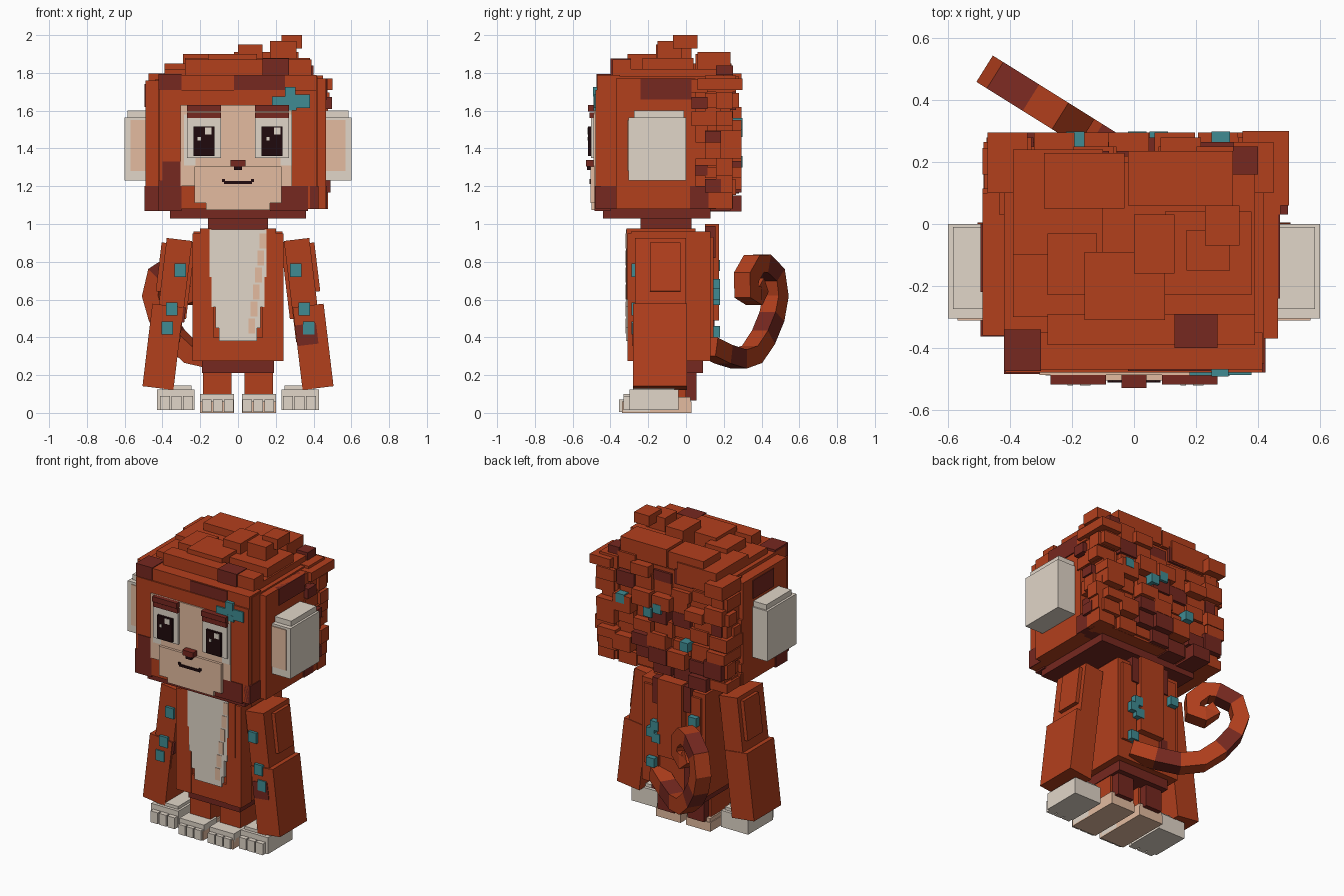
import bpy, bmesh, random
from mathutils import Vector, Matrix

random.seed(7)
cube = bpy.data.objects.get("Cube")
if cube:
    bpy.data.objects.remove(cube, do_unlink=True)


def material(name, *rgb):
    mat = bpy.data.materials.new(name)
    mat.use_nodes = True
    colour = (*rgb, 1)
    mat.diffuse_color = colour
    mat.node_tree.nodes["Principled BSDF"].inputs["Base Color"].default_value = colour
    return mat


RUST = material("rust fur", .45, .05, .012)
DARK = material("dark brown fur", .18, .021, .014)
CREAM = material("cream", .75, .67, .58)
PEACH = material("peach skin", .77, .5, .35)
TEAL = material("teal", .05, .26, .29)
BLACK = material("eye black", .014, .003, .004)


def finish(name, bm, *mats):
    mesh = bpy.data.meshes.new(name)
    bm.to_mesh(mesh)
    bm.free()
    for mat in mats:
        mesh.materials.append(mat)
    bpy.context.collection.objects.link(bpy.data.objects.new(name, mesh))


def add_box(bm, x, y, z, tilt=0):
    """Add a box spanning the given ranges, optionally tilted about its y axis."""
    low, high = (Vector(corner) for corner in zip(x, y, z))
    move = Matrix.Translation((low + high) / 2) @ Matrix.Rotation(tilt, 4, "Y")
    bmesh.ops.create_cube(bm, size=1, matrix=move @ Matrix.Diagonal((*(high - low), 1)))


def box(name, mat, x, y, z, tilt=0):
    bm = bmesh.new()
    add_box(bm, x, y, z, tilt)
    finish(name, bm, mat)


def pair(name, mat, x, y, z, tilt=0):
    """A box given for the left side, and its mirror image on the right."""
    box("left_" + name, mat, x, y, z, tilt)
    box("right_" + name, mat, (-x[1], -x[0]), y, z, -tilt)


def middle(name, mat, half_width, y, z):
    box(name, mat, (-half_width, half_width), y, z)


def span(start, size):
    return (start, start + size)


# Head block, chin slab and neck
BROW_Z, CROWN_Z, JAW_Z = 1.71, 1.79, 1.08
front, front_patch, rim, rim_patch = (-.48, -.4), (-.484, -.4), (-.47, -.35), (-.475, -.34)
middle("head", RUST, .42, y=(-.45, .22), z=(JAW_Z, 1.78))
middle("head_front", RUST, .415, y=front, z=(JAW_Z, BROW_Z))
middle("head_front_rim", RUST, .415, y=rim, z=(BROW_Z, CROWN_Z))
box("left_temple", RUST, x=(.4, .465), y=(-.37, .05), z=(JAW_Z, 1.77))
box("right_temple", RUST, x=(-.49, -.4), y=(-.36, .1), z=(JAW_Z, 1.76))
middle("chin_slab", DARK, .36, y=(-.44, .13), z=(1.03, 1.09))
middle("neck", DARK, .16, y=(-.24, .03), z=(.95, 1.04))

# Dark patches in the head fur
box("right_jaw_patch", DARK, x=(-.42, -.3), y=front_patch, z=(1.07, 1.23))
box("right_cheek_patch", DARK, x=(-.4, -.3), y=front_patch, z=(1.23, 1.33))
box("left_jaw_patch", DARK, x=(.17, .37), y=front_patch, z=(1.07, 1.2))
box("right_rim_patch", DARK, x=(-.42, -.3), y=rim_patch, z=(BROW_Z, 1.795))
box("left_rim_patch", DARK, x=(-.02, .25), y=rim_patch, z=(BROW_Z, 1.785))
box("crown_patch", DARK, x=(.13, .27), y=(-.4, -.29), z=(CROWN_Z, 1.875))
box("left_temple_patch", DARK, x=(.4, .472), y=(-.24, .03), z=(1.66, 1.77))
box("left_corner_patch", DARK, x=(.38, .425), y=(-.48, -.36), z=(JAW_Z, 1.2))
box("left_nape_patch", DARK, x=(.4, .472), y=(.02, .12), z=(JAW_Z, 1.2))
box("right_temple_patch", DARK, x=(-.495, -.4), y=(-.22, 0), z=(1.62, 1.74))
box("right_corner_patch", DARK, x=(-.495, -.4), y=(-.364, -.24), z=(1.07, 1.2))

# Overlapping fur slabs on the crown
box("crown_front", RUST, x=(-.28, .39), y=(-.39, -.29), z=(BROW_Z, 1.87))
middle("crown_base", RUST, .39, y=(-.3, .2), z=(BROW_Z, 1.82))
box("crown_right", RUST, x=(-.39, -.1), y=(-.1, .24), z=(BROW_Z, 1.85))
box("crown_rear_right", RUST, x=(-.29, -.03), y=(.05, .23), z=(CROWN_Z, 1.9))
box("crown_front_right", RUST, x=(-.28, -.12), y=(-.23, -.03), z=(CROWN_Z, 1.88))
box("crown_middle", RUST, x=(-.16, .1), y=(-.31, -.09), z=(CROWN_Z, 1.9))
box("crown_peak", RUST, x=(0, .13), y=(-.16, .03), z=(CROWN_Z, 1.95))
box("crown_left", RUST, x=(.1, .38), y=(-.23, .04), z=(CROWN_Z, 1.88))
box("crown_rear_left", RUST, x=(-.02, .32), y=(.06, .235), z=(CROWN_Z, 1.91))
box("tuft", RUST, x=(.17, .31), y=(-.15, -.02), z=(1.85, 1.97))
box("tuft_tip", RUST, x=(.23, .34), y=(-.07, .06), z=(1.93, 2))

# Rough fur blocks covering the back and the rear corners
rust_fur, dark_fur = bmesh.new(), bmesh.new()


def fur_block(x, y, z):
    add_box(dark_fur if random.random() < .12 else rust_fur, x, y, z)


rows, columns = 8, 7
for row in range(rows):
    bottom = JAW_Z + row * .088
    for column in range(columns):
        left = -.47 + column * .134 + random.uniform(-.02, .02)
        reach = random.choice((.235, .25, .265, .28, .295))
        z = span(bottom + random.uniform(-.015, .015), random.uniform(.06, .11))
        fur_block(span(left, .13), (.1, reach), z)
    for y in (.03, .1, .16):
        z = span(bottom, random.uniform(.05, .1))
        fur_block((.36, random.uniform(.42, .5)), span(y, .085), z)
        fur_block((random.uniform(-.5, -.42), -.36), span(y, .085), z)
finish("back_fur", rust_fur, RUST)
finish("back_fur_dark", dark_fur, DARK)
box("corner_fur", RUST, x=(.35, .5), y=(.06, .3), z=(BROW_Z, 1.77))
box("corner_fur_dark", DARK, x=(.32, .4), y=(.16, .25), z=(CROWN_Z, 1.84))
for x, z in ((.25, 1.5), (.05, 1.46), (-.02, 1.5), (-.22, 1.3)):
    box("back_head_spot", TEAL, span(x, .06), (.2, .298), span(z, .06))

# Face
skin = -.45
box("face", PEACH, x=(-.305, .285), y=(-.488, skin), z=(1.2, 1.63))
middle("muzzle", PEACH, .23, y=(-.505, skin), z=(1.11, 1.305))
middle("chin", PEACH, .17, y=(-.5, skin), z=(1.075, 1.12))
pair("face_edge", CREAM, x=(.225, .285), y=(-.49, skin), z=(1.31, 1.58))
pair("eye_white", CREAM, x=(.09, .27), y=(-.503, skin), z=(1.35, 1.56))
pair("pupil", BLACK, x=(.125, .235), y=(-.518, skin), z=(1.36, 1.515))
pair("lower_brow", DARK, x=(.09, .27), y=(-.51, skin), z=(1.56, 1.59))
pair("upper_brow", DARK, x=(.09, .27), y=(-.518, skin), z=(1.595, 1.63))
for side, x in (("left", .19), ("right", -.175)):
    box(side + "_eye_glint", CREAM, span(x, .035), (-.522, skin), span(1.475, .035))
    box(side + "_small_glint", CREAM, span(x - .04, .018), (-.522, skin), span(1.443, .018))
middle("nose", DARK, .04, y=(-.53, skin), z=(1.305, 1.34))
middle("nose_tip", BLACK, .02, y=(-.525, skin), z=(1.285, 1.31))
middle("mouth", BLACK, .075, y=(-.512, skin), z=(1.213, 1.228))
pair("mouth_corner", BLACK, x=(.068, .085), y=(-.512, skin), z=(1.222, 1.238))

# Hair clip
box("clip_petal_right", TEAL, x=(.18, .3), y=(-.489, skin), z=(1.63, 1.675))
box("clip_petal_top", TEAL, x=(.25, .305), y=(-.492, skin), z=(1.675, 1.725))
box("clip_petal_left", TEAL, x=(.275, .38), y=(-.488, skin), z=(1.615, 1.685))
box("clip_petal_bottom", TEAL, x=(.25, .31), y=(-.49, skin), z=(1.6, 1.64))

# Ears
pair("ear", CREAM, x=(.44, .6), y=(-.305, 0), z=(1.23, 1.565))
pair("ear_top", CREAM, x=(.44, .585), y=(-.275, -.01), z=(1.55, 1.6))
pair("inner_ear", PEACH, x=(.44, .57), y=(-.311, -.29), z=(1.28, 1.55))

# Torso, belly and back
HEM_Z = .275
middle("torso", RUST, .235, y=(-.29, .13), z=(HEM_Z, .96))
pair("chest_panel", RUST, x=(.13, .24), y=(-.31, -.2), z=(HEM_Z, .95))
pair("shoulder", RUST, x=(.14, .2), y=(-.315, .05), z=(.6, .975))
middle("hem", RUST, .24, y=(-.305, -.2), z=(HEM_Z, .4))
for half_width, z in ((.15, (.72, .97)), (.14, (.56, .72)), (.12, (.45, .56)), (.1, (.38, .45))):
    middle("belly", CREAM, half_width, (-.317, -.25), z)
for step in range(6):
    box("belly_mark", PEACH, span(.055 + step * .012, .035), (-.32, -.25), span(.42 + step * .09, .08))
middle("back_panel", RUST, .09, y=(.1, .175), z=(.49, 1))
pair("side_back_panel", RUST, x=(.1, .21), y=(.1, .145), z=(.4, .93))
pair("upper_back_patch", DARK, x=(.09, .14), y=(.1, .155), z=(.82, .99))
box("lower_back_patch", DARK, x=(-.14, -.09), y=(.1, .15), z=(.3, .5))
for x, z in ((.07, .57), (.11, .6), (.08, .65), (-.2, .75), (.11, .4)):
    box("back_spot", TEAL, span(x, .06), (.1, .18), span(z, .06))
middle("hips", DARK, .19, y=(-.25, .09), z=(.21, .28))

# Legs and feet
pair("leg", RUST, x=(.035, .185), y=(-.24, 0), z=(.08, .22))
pair("leg_back", DARK, x=(.05, .17), y=(-.02, .055), z=(.065, .24))
pair("foot", CREAM, x=(.02, .2), y=(-.33, -.19), z=(.008, .1))
pair("foot_sole", PEACH, x=(.02, .2), y=(-.34, .03), z=(0, .06))
pair("foot_top", PEACH, x=(.025, .195), y=(-.2, .025), z=(.05, .085))

# Arms lean outward and end in broad hands
lean = -.12
pair("upper_arm", RUST, x=(.275, .41), y=(-.27, 0), z=(.38, .92), tilt=lean)
pair("inner_arm", RUST, x=(.25, .34), y=(-.235, -.05), z=(.5, .91), tilt=lean)
pair("arm_panel", RUST, x=(.36, .42), y=(-.19, -.03), z=(.64, .9), tilt=lean)
pair("lower_arm", RUST, x=(.315, .48), y=(-.28, .005), z=(.13, .57), tilt=lean)
box("left_elbow_patch", DARK, x=(.31, .42), y=(-.284, -.2), z=(.36, .47), tilt=lean)
box("right_elbow_patch", DARK, x=(-.32, -.28), y=(-.274, -.2), z=(.48, .56), tilt=-lean)
for x, z in ((.275, .72), (.32, .515), (.345, .415)):
    pair("arm_spot", TEAL, span(x, .06), (-.288, -.2), span(z, .07))
pair("hand", CREAM, x=(.23, .43), y=(-.3, -.04), z=(.015, .125))
pair("wrist", CREAM, x=(.245, .4), y=(-.28, -.06), z=(.1, .145))
for digit in range(3):
    pair("toe", CREAM, span(.025 + digit * .058, .05), (-.355, -.31), (.005, .07))
    pair("finger", CREAM, span(.237 + digit * .062, .053), (-.33, -.28), (.015, .09))

# Curled tail: a square section swept along a path in a slanted upright plane
path = [(.12, .35), (.2, .31), (.28, .285), (.35, .31), (.41, .4), (.455, .51), (.475, .62), (.46, .73),
        (.4, .79), (.36, .79), (.32, .72), (.32, .64), (.36, .62), (.39, .65), (.37, .69)]
outward, across, up = Vector((-.85, .53, 0)), Vector((.53, .85, 0)), Vector((0, 0, 1))
points = [Vector((.32 - y * 1.6, y, z)) for y, z in path]
bm = bmesh.new()
rings = []
for i, point in enumerate(points):
    run = points[min(i + 1, len(points) - 1)] - points[max(i - 1, 0)]
    normal = (up * run.dot(outward) - outward * run.z).normalized()
    half = .05 if i < len(points) - 2 else .035
    rings.append([bm.verts.new(point + (normal * a + across * b) * half)
                  for a, b in ((1, 1), (1, -1), (-1, -1), (-1, 1))])
for i, (ring, following) in enumerate(zip(rings, rings[1:])):
    for k in range(4):
        face = bm.faces.new((ring[k], ring[k - 1], following[k - 1], following[k]))
        face.material_index = int(i in (1, 4, 7))
bm.faces.new(rings[0])
bm.faces.new(rings[-1])
bmesh.ops.recalc_face_normals(bm, faces=bm.faces)
finish("tail", bm, RUST, DARK)
